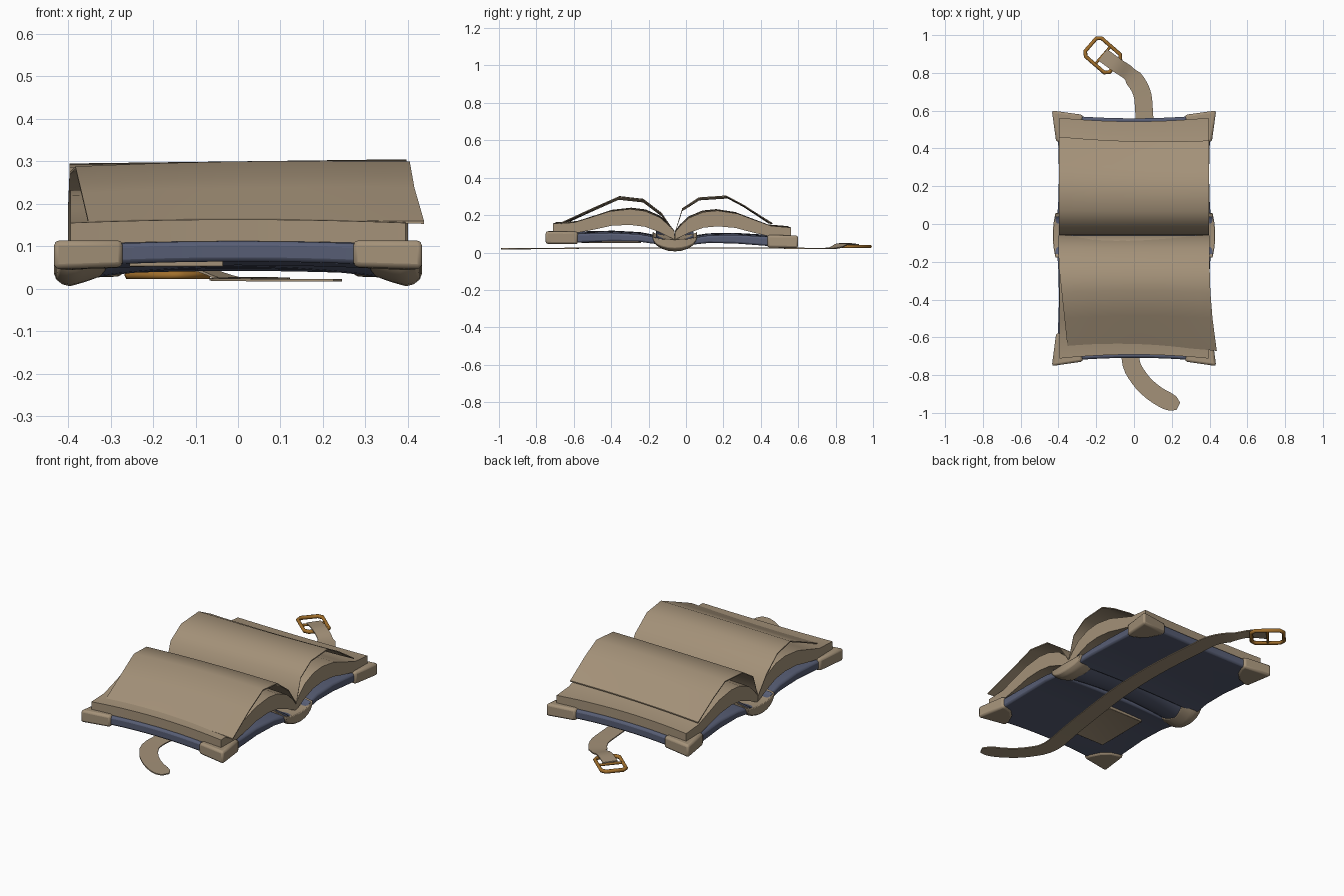
import bpy, bmesh, math
from mathutils import Vector

if "Cube" in bpy.data.objects:
    bpy.data.objects.remove(bpy.data.objects["Cube"])

SY = -0.06  # y of the spine


def material(name, rgb):
    m = bpy.data.materials.new(name)
    m.diffuse_color = (*rgb, 1)
    m.use_nodes = True
    m.node_tree.nodes["Principled BSDF"].inputs["Base Color"].default_value = m.diffuse_color
    return m


TAN = material("tan leather and paper", (0.37, 0.285, 0.19))
SLATE = material("slate blue cloth", (0.095, 0.11, 0.175))
BRONZE = material("bronze", (0.36, 0.16, 0.025))


def finish(bm, name, mat, bevel=0, angle=40):
    bmesh.ops.recalc_face_normals(bm, faces=bm.faces)
    me = bpy.data.meshes.new(name)
    bm.to_mesh(me)
    bm.free()
    ob = bpy.data.objects.new(name, me)
    bpy.context.collection.objects.link(ob)
    me.materials.append(mat)
    if bevel:
        b = ob.modifiers.new("soft edges", "BEVEL")
        b.width, b.segments, b.limit_method = bevel, 2, "ANGLE"
        b.angle_limit = math.radians(45)
    bpy.context.view_layer.objects.active = ob
    ob.select_set(True)
    bpy.ops.object.shade_smooth_by_angle(angle=math.radians(angle))
    ob.select_set(False)
    return ob


def back(y, z):
    """Front-half profile point moved to the slightly lower back half."""
    d = SY - y
    return SY + d * 0.955, z - 0.02 * d / 0.6


def slab(name, top, bottom, warp, mat, x0=-1, x1=1, n=12, bevel=0):
    """Profile in y,z (top and bottom paired) swept over u in x0..x1, bent by warp."""
    bm = bmesh.new()
    ring = top + bottom[::-1]
    k, m = len(ring), len(top)
    rows = []
    for i in range(n + 1):
        u = x0 + (x1 - x0) * i / n
        rows.append([bm.verts.new(warp(u, y, z)) for y, z in ring])
    for a, b in zip(rows, rows[1:]):
        for j in range(k):
            bm.faces.new((a[j], a[(j + 1) % k], b[(j + 1) % k], b[j]))
    for r in (rows[0], rows[-1]):
        for j in range(m - 1):
            bm.faces.new((r[j], r[j + 1], r[k - 2 - j], r[k - 1 - j]))
    return finish(bm, name, mat, bevel)


def pinch(u, y):
    return SY + (y - SY) * (1 - 0.032 * (1 - u * u))


def board_warp(u, y, z):
    t = (abs(y - SY) - 0.33) / 0.33
    return u * (0.397 + 0.018 * t * t), pinch(u, y), z + 0.012 * (1 - u * u) - 0.003


def page_warp(u, y, z):
    return u * 0.395, pinch(u, y), z + 0.008 * (1 - u * u) - 0.002


# cover boards and page blocks, front half and its back counterpart
board_top = [(-0.73, .103), (-0.58, .104), (-0.4, .108), (-0.25, .10), (-0.14, .08)]
board_low = [(-0.73, .055), (-0.58, .055), (-0.4, .062), (-0.25, .06), (-0.14, .045)]
page_top = [(-0.712, .157), (-0.6, .162), (-0.5, .193), (-0.41, .222), (-0.3, .234),
            (-0.22, .224), (-0.14, .19), (-0.09, .145), (-0.061, .11)]
page_low = [(-0.712, .106), (-0.58, .108), (-0.48, .127), (-0.4, .145), (-0.3, .15),
            (-0.22, .14), (-0.14, .11), (-0.09, .085), (-0.061, .072)]
for side, f in (("front", lambda y, z: (y, z)), ("back", back)):
    slab(side + "_cover_board", [f(*p) for p in board_top], [f(*p) for p in board_low],
         board_warp, SLATE, bevel=0.01)
    slab(side + "_page_block", [f(*p) for p in page_top], [f(*p) for p in page_low],
         page_warp, TAN)


# lifted loose pages
def loose_front(u, y, z):
    t = max(0, (-0.2 - y) / 0.47)
    left, right = -0.40 + 0.05 * t, 0.40 + 0.038 * t * t
    x = left + (right - left) * (u + 1) / 2
    return x, y + 0.022 * t * (1 - u * u), z + (0.006 * u + 0.006 * (1 - u * u)) * (y < -0.1)


def loose_back(u, y, z):
    t = max(0, y / 0.45)
    return u * 0.397, y - t * (0.014 * (1 - u * u) + 0.01 * u), z + (0.005 * u) * (y > -0.03)


def smooth_path(pts, steps=4):
    """Catmull-Rom samples through the points."""
    P = [Vector(p) for p in pts]
    P = [2 * P[0] - P[1]] + P + [2 * P[-1] - P[-2]]
    out = []
    for a, b, c, d in zip(P, P[1:], P[2:], P[3:]):
        for s in range(steps):
            t = s / steps
            out.append(0.5 * (2 * b + (c - a) * t + (2 * a - 5 * b + 4 * c - d) * t * t
                              + (3 * b - a - 3 * c + d) * t ** 3))
    return out + [P[-2]]


for name, prof, warp in (
        ("loose_page_front", [(-0.672, .153), (-0.5, .232), (-0.36, .294), (-0.23, .28),
                              (-0.13, .205), (-0.062, .112)], loose_front),
        ("loose_page_back", [(-0.058, .112), (-0.02, .232), (0.07, .29), (0.22, .3),
                             (0.32, .248), (0.452, .163)], loose_back)):
    slab(name, prof, [(y, z - 0.006) for y, z in prof], warp, TAN)


# rounded spine with its two end caps
def crescent(r, low, high=0.075):
    a = [math.pi * i / 10 for i in range(11)]
    bottom = [(SY - r * math.cos(t), high - (high - low) * math.sin(t)) for t in a]
    top = [(y, high + 0.012 - 0.02 * math.sin(t)) for (y, z), t in zip(bottom, a)]
    return top, bottom


def spine_warp(u, y, z):
    return u * 0.415, y, z + 0.035 * (1 - u * u)


slab("spine", *crescent(0.10, 0.015), spine_warp, SLATE)
for s, side in ((-1, "left"), (1, "right")):
    def cap_warp(u, y, z):
        # inner edge of the cap is concave, outer end rounds upward
        w = abs(y - SY) / 0.12
        x = 0.30 + 0.03 * (1 - w) + (0.13 - 0.03 * (1 - w) - 0.015 * w * w) * u
        zz = z + 0.026 * (1 - u) ** 1.5
        return s * x, y, zz + max(0, u - 0.75) * 0.09 * (0.08 - z) / 0.08
    slab(side + "_spine_cap", *crescent(0.118, 0.001), cap_warp, TAN, 0, 1, 6, bevel=0.006)

# corner guards
plan = [(0.435, -0.752), (0.27, -0.728), (0.275, -0.69), (0.30, -0.635), (0.34, -0.595),
        (0.385, -0.578), (0.412, -0.578)]
for half in ("front", "back"):
    for s, side in ((-1, "left"), (1, "right")):
        bm = bmesh.new()
        loops = []
        for h in (0.046, 0.114):
            loop = []
            for x, y in plan:
                z = h + 0.03 * (0.435 - x) * (h < 0.1) - 0.003 * (y > -0.6)
                if half == "back":
                    y, z = back(y, z)
                loop.append(bm.verts.new((s * x, y, z)))
            loops.append(loop)
            bm.faces.new(loop)
        a, b = loops
        for j in range(len(a)):
            k = (j + 1) % len(a)
            bm.faces.new((a[j], a[k], b[k], b[j]))
        finish(bm, f"{half}_{side}_corner_guard", TAN, 0.012)

# raised label patch under the front board, with an inset panel
bm = bmesh.new()
bmesh.ops.create_cube(bm, size=1)
for v in bm.verts:
    v.co = (-0.145 + v.co.x * 0.22, -0.40 + v.co.y * 0.32, 0.06 + v.co.z * 0.018)
bm.faces.ensure_lookup_table()
low = min(bm.faces, key=lambda f: f.calc_center_median().z)
bmesh.ops.inset_individual(bm, faces=[low], thickness=0.018, depth=-0.004)
finish(bm, "label_patch", TAN, 0.003)

# strap running beneath the book
path = smooth_path([(0.235, -0.965, .02), (0.12, -0.905, .02), (0.03, -0.82, .021),
                    (-0.02, -0.70, .022), (0.015, -0.45, .024), (0.065, -0.06, .024),
                    (0.075, 0.25, .024), (0.055, 0.57, .023), (0.04, 0.70, .022),
                    (-0.02, 0.79, .024), (-0.09, 0.84, .046), (-0.165, 0.895, .042)])
bm = bmesh.new()
prev = None
for i, p in enumerate(path):
    d = path[min(i + 1, len(path) - 1)] - path[max(i - 1, 0)]
    side = Vector((-d.y, d.x, 0)).normalized()
    w = 0.022 if i == 0 else 0.042 if i == 1 else 0.047 if i < 36 else 0.038
    row = [bm.verts.new(p + side * w * e + Vector((0, 0, h)))
           for e, h in ((-1, -.003), (1, -.003), (1, .003), (-1, .003))]
    if prev:
        for j in range(4):
            bm.faces.new((prev[j], prev[(j + 1) % 4], row[(j + 1) % 4], row[j]))
    else:
        bm.faces.new(row)
    prev = row
bm.faces.new(prev)
finish(bm, "strap", TAN)


# buckle frame and centre bar
def rod(name, pts, r, cyclic):
    cu = bpy.data.curves.new(name, "CURVE")
    cu.dimensions = "3D"
    cu.bevel_depth, cu.bevel_resolution, cu.use_fill_caps = r, 1, True
    sp = cu.splines.new("POLY")
    sp.points.add(len(pts) - 1)
    for q, (x, y) in zip(sp.points, pts):
        q.co = (x, y, 0, 1)
    sp.use_cyclic_u = cyclic
    ob = bpy.data.objects.new(name, cu)
    bpy.context.collection.objects.link(ob)
    cu.materials.append(BRONZE)
    ob.location = (-0.165, 0.893, 0.032)
    ob.rotation_euler.z = math.radians(-41)


L, W, C = 0.085, 0.064, 0.02
frame = [(L, W - C), (L - C, W), (-L + C, W), (-L, W - C),
         (-L, -W + C), (-L + C, -W), (L - C, -W), (L, -W + C)]
rod("buckle_frame", frame, 0.0105, True)
rod("buckle_bar", [(0, -W), (0, W)], 0.007, False)
